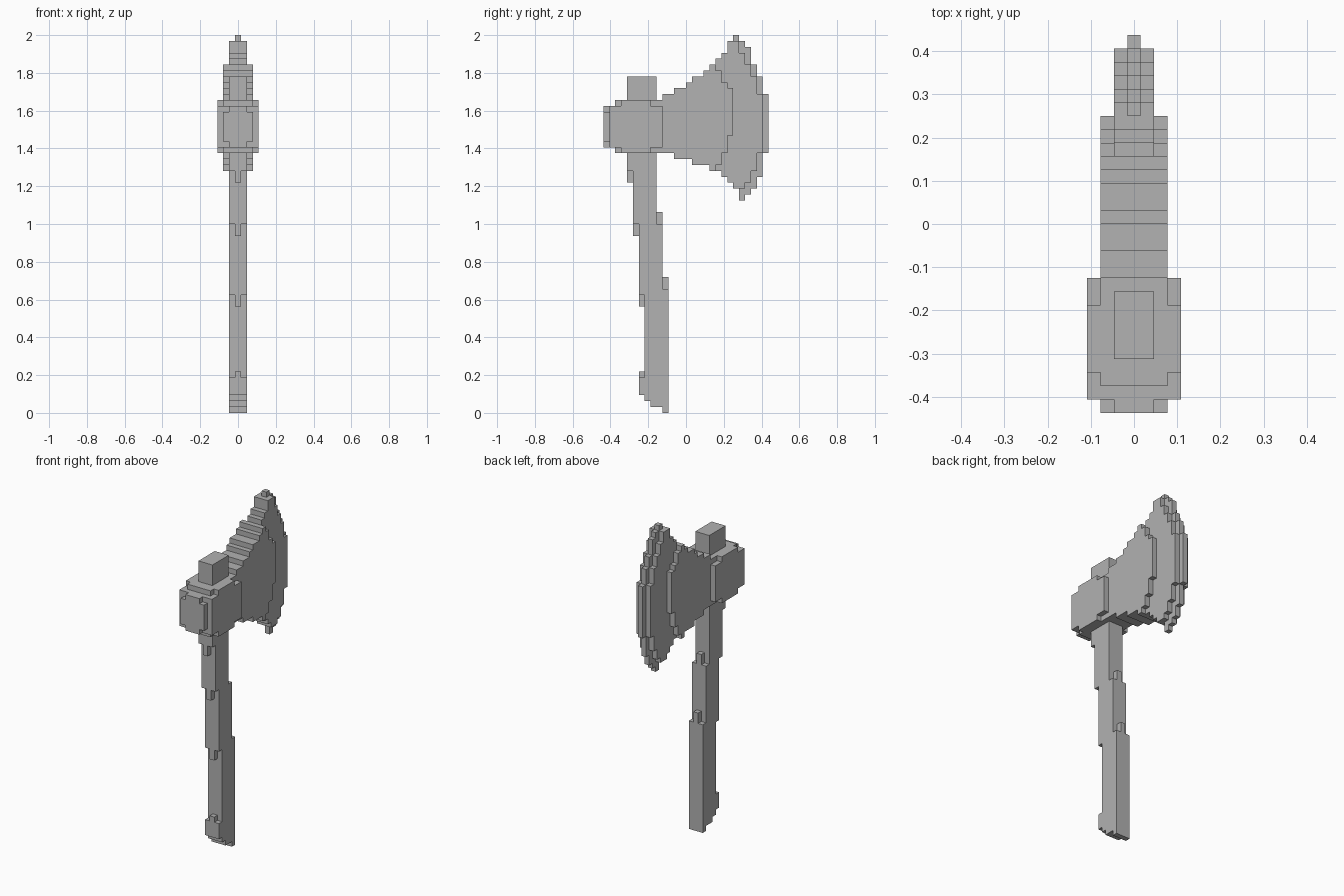
import bpy
import bmesh
from mathutils import Vector

default_cube = bpy.data.objects.get("Cube")
if default_cube:
    bpy.data.objects.remove(default_cube, do_unlink=True)

CELL = 2 / 64          # edge length of one small block
CENTRE_COLUMN = 14     # block column that lies on y = 0

grey = bpy.data.materials.new("plain grey")
grey.use_nodes = True
colour = (0.445, 0.445, 0.445, 1)
grey.diffuse_color = colour
grey.node_tree.nodes["Principled BSDF"].inputs["Base Color"].default_value = colour


def block(half, front, back, low, high):
    """Cells of a box that reaches `half` cells to each side of the middle one."""
    return {(x, y, z)
            for x in range(-half, half + 1)
            for y in range(front, back)
            for z in range(low, high)}


def columns(half, start, spans):
    """Neighbouring one-cell columns, each with its own low and high end."""
    cells = set()
    for i, (low, high) in enumerate(spans):
        cells |= block(half, start + i, start + i + 1, low, high)
    return cells


def union(*groups):
    return set().union(*groups)


# Handle: a slightly leaning shaft with narrow chips where it steps
handle = union(
    block(1, 7, 9, 2, 44), block(1, 8, 10, 1, 32), block(1, 10, 11, 0, 21),
    block(1, 4, 5, 41, 44), block(0, 4, 5, 39, 44),
    block(1, 5, 6, 32, 44), block(0, 5, 6, 30, 44),
    block(1, 6, 7, 20, 44), block(0, 6, 7, 18, 44),
    block(1, 6, 7, 3, 6), block(0, 6, 7, 3, 7),
    block(0, 9, 10, 32, 34), block(0, 10, 11, 21, 23))

# Hub: the block round the shaft, with stepped corners
hub = union(
    block(2, 0, 1, 46, 51), block(1, 0, 1, 45, 52),
    block(3, 1, 10, 45, 52), block(2, 2, 10, 44, 53),
    block(3, 3, 8, 44, 53))

# Shaft end standing out of the hub
handle_top = block(1, 4, 9, 53, 57)

# Blade: thick cheek, thinner bevel and a one-cell cutting edge
cheek = columns(2, 10, [
    (44, 54), (44, 54), (43, 55), (43, 55), (43, 56), (42, 57),
    (42, 57), (42, 58), (41, 59), (42, 58), (44, 56), (47, 55)])
bevel = columns(1, 19, [
    (41, 60), (40, 61), (39, 63), (38, 63),
    (38, 61), (39, 59), (41, 57), (44, 54)])
edge = columns(0, 22, [
    (38, 64), (36, 63), (37, 62), (38, 59), (40, 57), (44, 54)])

parts = {
    "handle": handle,
    "hub": hub,
    "handle_top": handle_top,
    "blade": union(cheek, bevel, edge),
}
solid = union(*parts.values())


def build(name, cells):
    """Skin the cells with quads, only where the whole model is exposed."""
    bm = bmesh.new()
    corners = {}

    def corner(p):
        key = tuple(round(v * 2) for v in p)
        if key not in corners:
            place = Vector((p.x, p.y - CENTRE_COLUMN + 0.5, p.z + 0.5))
            corners[key] = bm.verts.new(place * CELL)
        return corners[key]

    for cell in cells:
        centre = Vector(cell)
        for axis in range(3):
            for sign in (-1, 1):
                normal = Vector((0, 0, 0))
                normal[axis] = sign
                if tuple(int(v) for v in centre + normal) in solid:
                    continue
                u = Vector((0, 0, 0))
                u[(axis + 1) % 3] = 0.5
                v = normal.cross(u)
                middle = centre + normal / 2
                bm.faces.new([corner(middle + a * u + b * v)
                              for a, b in ((-1, -1), (1, -1), (1, 1), (-1, 1))])
    mesh = bpy.data.meshes.new(name)
    bm.to_mesh(mesh)
    bm.free()
    mesh.materials.append(grey)
    bpy.context.collection.objects.link(bpy.data.objects.new(name, mesh))


for part_name, part_cells in parts.items():
    build(part_name, part_cells)
